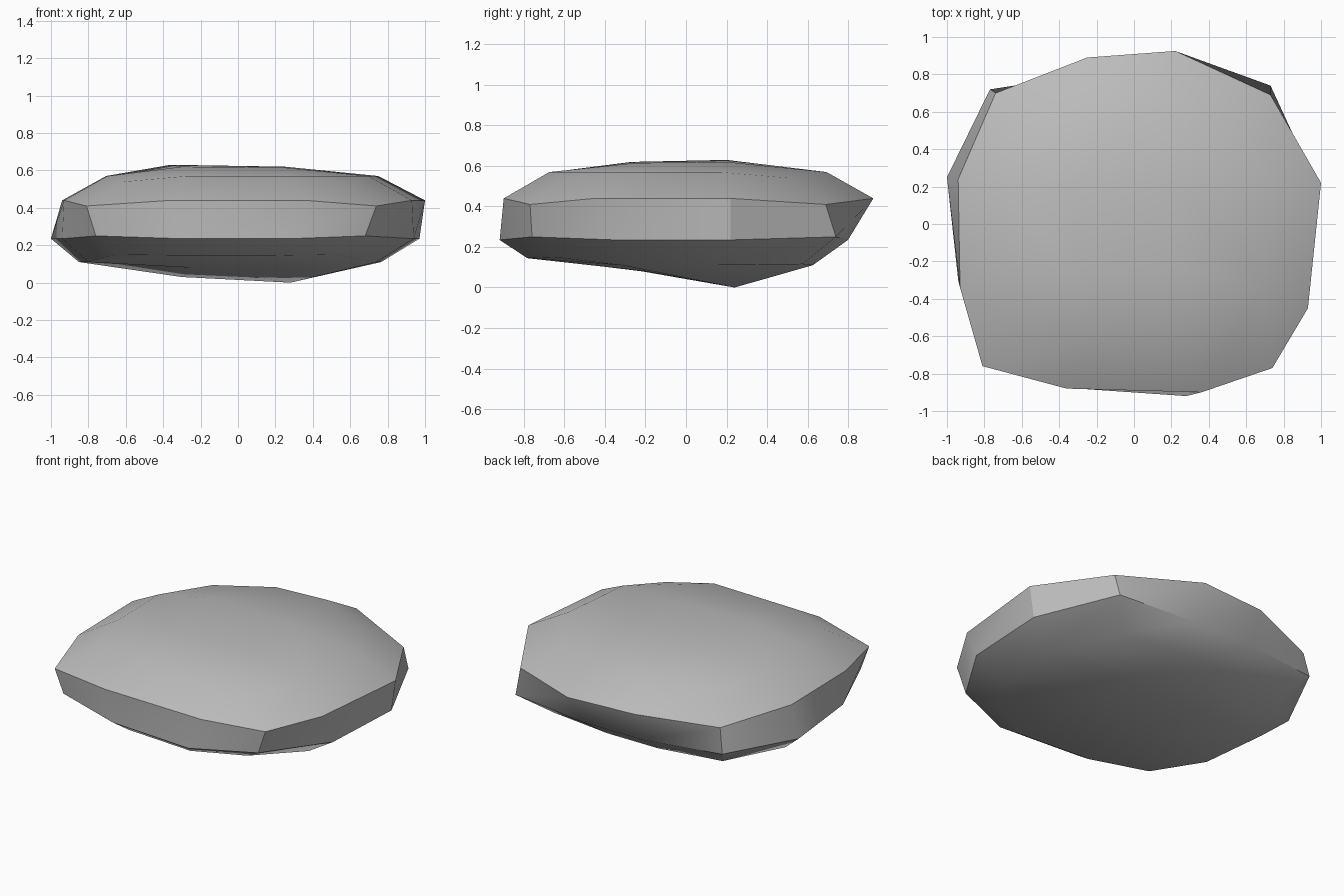
import bpy
import bmesh
import math

if "Cube" in bpy.data.objects:
    bpy.data.objects.remove(bpy.data.objects["Cube"], do_unlink=True)

# Stone colour
stone = bpy.data.materials.new("stone_grey")
stone.use_nodes = True
grey = (0.5, 0.5, 0.5, 1.0)
stone.diffuse_color = grey
stone.node_tree.nodes["Principled BSDF"].inputs["Base Color"].default_value = grey

# Outlines, counter-clockwise from the front right corner; every third point is a corner
upper_outline = [(-.81, -.76), (-.36, -.88), (.36, -.9), (.74, -.77), (.93, -.45), (1, .22),
                 (.73, .69), (.22, .925), (-.25, .89), (-.74, .7), (-.94, .24), (-.93, -.34)]
lower_outline = [(-.76, -.74), (-.3, -.88), (.28, -.92), (.68, -.76), (.94, -.35), (.97, .22),
                 (.73, .74), (.2, .8), (-.25, .8), (-.77, .72), (-1, .25), (-.94, -.3)]

bm = bmesh.new()


def add_ring(outline, height, corner_lift=0.0, scale=1.0, shift=0.0, front_lift=0.0):
    """Place one ring of vertices, moving its corners and its front edge up or down."""
    ring = []
    for i, (x, y) in enumerate(outline):
        z = height
        if i % 3 == 0:
            z += corner_lift
        if y < -0.6:
            z += front_lift
        ring.append(bm.verts.new((x * scale + shift, y * scale + shift, z)))
    return ring


def bridge(low, high):
    """Join two rings with a band of quads."""
    count = len(low)
    for i in range(count):
        j = (i + 1) % count
        bm.faces.new((low[i], low[j], high[j], high[i]))


def cap(ring, centre_points):
    """Fill a ring with a three by three patch around four centre vertices."""
    centre = [bm.verts.new(p) for p in centre_points]
    bm.faces.new(centre)
    for k in range(4):
        corner = 3 * k
        before, after, far = ring[corner - 1], ring[corner + 1], ring[corner + 2]
        following = centre[(k + 1) % 4]
        bm.faces.new((before, ring[corner], after, centre[k]))
        bm.faces.new((after, far, following, centre[k]))


# Rings from the underside to the shoulder
base = add_ring(lower_outline, 0.11, corner_lift=0.005, scale=0.82, shift=-0.03, front_lift=0.035)
lower_rim = add_ring(lower_outline, 0.235, corner_lift=0.015)
upper_rim = add_ring(upper_outline, 0.44, corner_lift=-0.03)
shoulder = add_ring(upper_outline, 0.57, corner_lift=-0.03, scale=0.75)
bridge(base, lower_rim)
bridge(lower_rim, upper_rim)
bridge(upper_rim, shoulder)

# Low crown and the off-centre point underneath
cap(shoulder, [(-.3, -.27, .62), (.25, -.25, .615), (.25, .2, .62), (-.36, .2, .63)])
cap(base, [(-.25, -.22, .08), (.25, -.2, .08), (.28, .24, 0), (-.3, .24, .03)])

bmesh.ops.recalc_face_normals(bm, faces=bm.faces)
mesh = bpy.data.meshes.new("flat_rock")
bm.to_mesh(mesh)
bm.free()
mesh.materials.append(stone)

rock = bpy.data.objects.new("flat_rock", mesh)
bpy.context.collection.objects.link(rock)
bpy.ops.object.select_all(action="DESELECT")
rock.select_set(True)
bpy.context.view_layer.objects.active = rock
bpy.ops.object.shade_smooth_by_angle(angle=math.radians(30))
